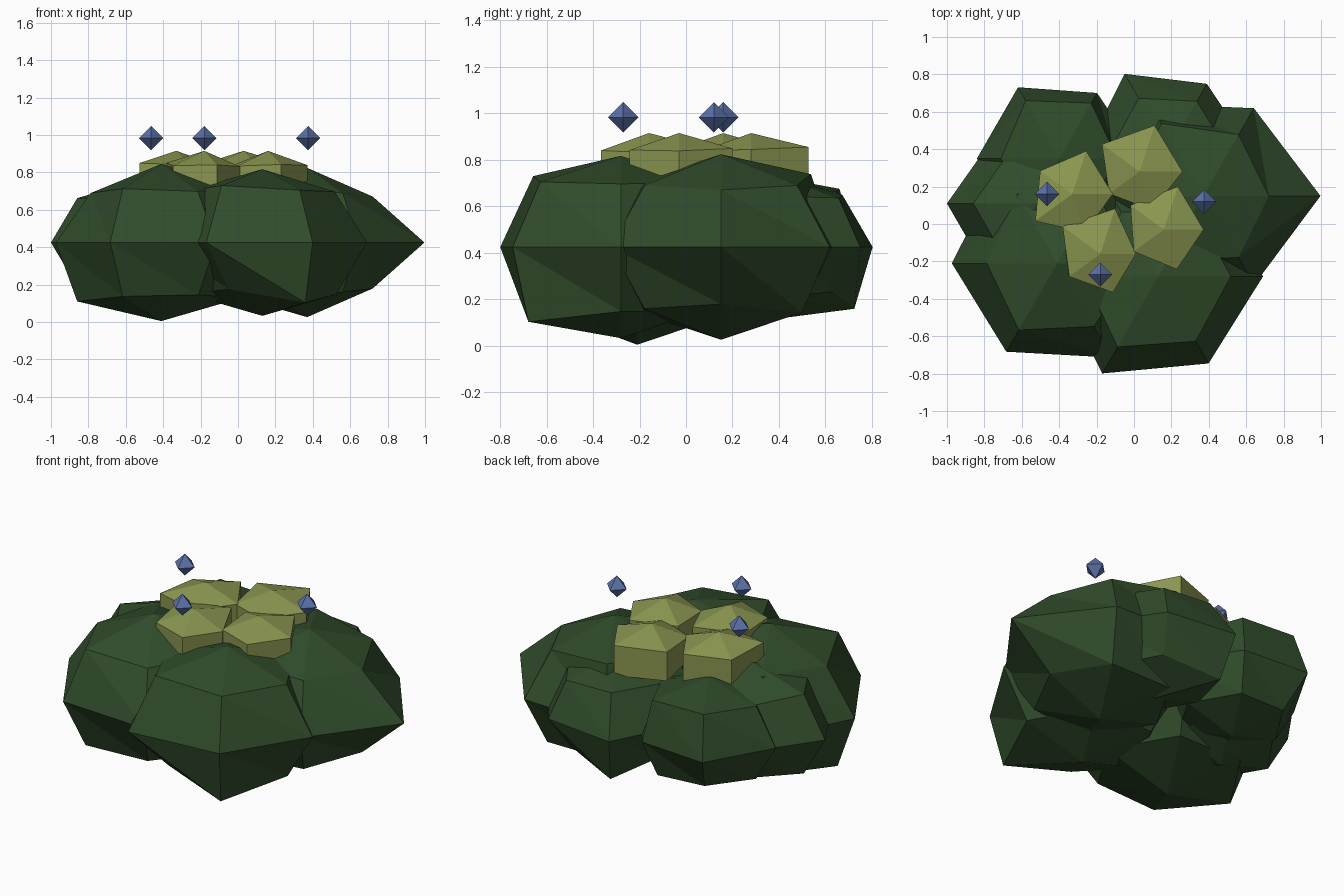
import bpy
import bmesh
from math import sin, cos, pi
from mathutils import Vector

cube = bpy.data.objects.get("Cube")
if cube:
    bpy.data.objects.remove(cube, do_unlink=True)


def make_material(name, color):
    mat = bpy.data.materials.new(name)
    mat.use_nodes = True
    mat.diffuse_color = (*color, 1)
    mat.node_tree.nodes["Principled BSDF"].inputs["Base Color"].default_value = (*color, 1)
    return mat


def add_lump(name, center, radius, squash, sides, rings, mat):
    """Squashed low-poly ball; rings hold one radial wobble per corner, top to bottom."""
    bm = bmesh.new()
    mid = Vector(center)
    top = bm.verts.new(mid + Vector((0, 0, radius * squash)))
    bottom = bm.verts.new(mid - Vector((0, 0, radius * squash)))
    loops = []
    for i, wobble in enumerate(rings):
        polar = pi * (i + 1) / (len(rings) + 1)
        loop = []
        for j in range(sides):
            turn = 2 * pi * j / sides
            r = radius * wobble[j]
            loop.append(bm.verts.new(mid + r * Vector((
                sin(polar) * cos(turn), sin(polar) * sin(turn), squash * cos(polar)))))
        loops.append(loop)
    for j in range(sides):
        k = (j + 1) % sides
        bm.faces.new((top, loops[0][j], loops[0][k]))
        bm.faces.new((bottom, loops[-1][k], loops[-1][j]))
        for upper, lower in zip(loops, loops[1:]):
            bm.faces.new((upper[j], lower[j], lower[k]))
            bm.faces.new((upper[j], lower[k], upper[k]))
    mesh = bpy.data.meshes.new(name)
    bm.to_mesh(mesh)
    bm.free()
    mesh.materials.append(mat)
    obj = bpy.data.objects.new(name, mesh)
    bpy.context.collection.objects.link(obj)
    return obj


leaf_green = make_material("leaf green", (0.030, 0.072, 0.024))
moss_yellow = make_material("moss yellow", (0.254, 0.305, 0.080))
berry_blue = make_material("berry blue", (0.105, 0.165, 0.392))

# Foliage lumps: x, y, radius, then wobble of upper, middle and lower corners
foliage = {
    "foliage_right": (.37, .15, .57, (.87, .94, 1.11, 1, 1, .94),
                      (1.1, .95, 1, 1, 1, .96), (.87, 1, 1, 1, 1, .94)),
    "foliage_front_right": (.13, -.28, .56, (.98, 1, 1, 1, 1.1, 1.01),
                            (1, 1, 1, 1, 1.07, .96), (1, 1, 1, 1, .9, 1.16)),
    "foliage_front_left": (-.41, -.21, .6, (1, 1, 1, .89, .97, .92),
                           (1, 1, 1, .94, .91, .97), (1, 1, 1, 1.06, .97, .94)),
    "foliage_back_left": (-.4, .35, .44, (1, 1.1, 1.15, 1, 1, 1),
                          (1, .92, 1, 1, 1, 1), (1, 1, .95, 1, 1, 1)),
    "foliage_left": (-.52, .11, .48, (1, 1, .9, 1, 1, 1),
                     (1, 1, .9, 1, 1, 1), (1, 1, .9, 1, 1, 1)),
    "foliage_back": (.185, .395, .44, (1, .97, 1.03, 1, 1, 1),
                     (1, .93, 1.07, 1, 1, 1), (1, .88, 1.22, 1, 1, 1)),
}
for name, (x, y, radius, *rings) in foliage.items():
    add_lump(name, (x, y, .425), radius, .7, 6, rings, leaf_green)

# Moss tufts clustered on the crown: x, y, then corner wobble
tufts = [
    (-.33, .16, (1, 1.12, .98, 1.13, 1)),
    (.03, .28, (1.06, 1.2, 1.15, .93, 1)),
    (.16, -.03, (.98, 1.12, 1.02, .92, 1.03)),
    (-.18, -.16, (.88, 1.18, 1.15, .95, 1)),
]
for i, (x, y, wobble) in enumerate(tufts):
    add_lump(f"moss_tuft_{i + 1}", (x, y, .765), .25, .6, 5,
             [wobble, wobble], moss_yellow)

# Faceted berries floating above
for i, (x, y) in enumerate([(-.465, .16), (-.18, -.27), (.375, .12)]):
    add_lump(f"berry_{i + 1}", (x, y, .983), .065, 1, 4, [(1,) * 4], berry_blue)
